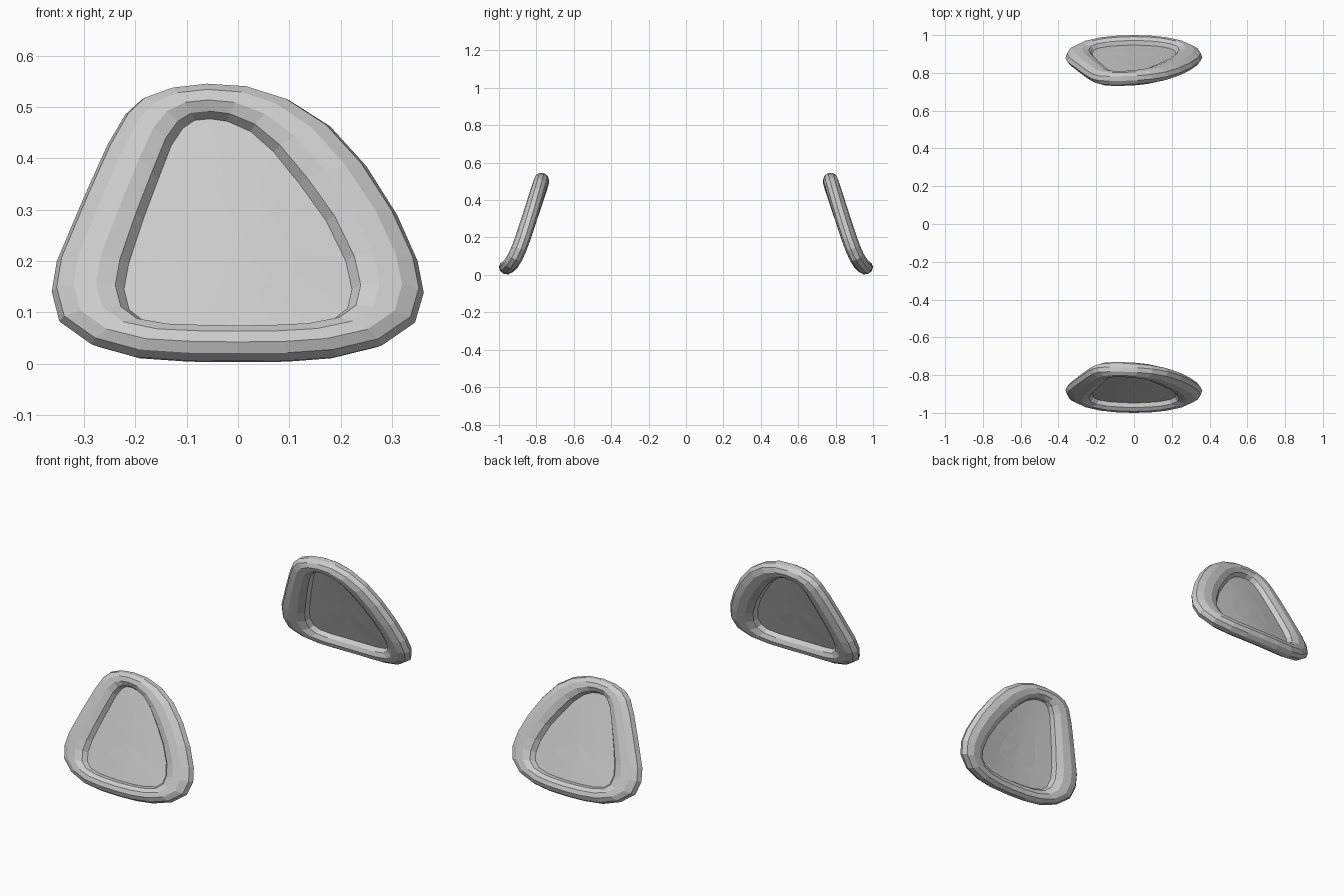
import bpy, math
from mathutils import Vector

if "Cube" in bpy.data.objects:
    bpy.data.objects.remove(bpy.data.objects["Cube"])

# Paired outline points seen from the front: outer x, z, inner x, z
OUTLINE = [
    (-.363, .14, -.222, .145), (-.348, .082, -.212, .105), (-.285, .037, -.185, .084),
    (-.2, .013, -.13, .075), (-.1, .006, -.065, .073), (0, .005, 0, .072),
    (.1, .006, .065, .073), (.19, .013, .13, .076), (.28, .035, .187, .087),
    (.345, .08, .214, .108), (.362, .138, .222, .145), (.35, .2, .21, .2),
    (.31, .29, .172, .278), (.25, .385, .12, .35), (.18, .462, .07, .412),
    (.1, .513, .025, .452), (.02, .538, -.02, .472), (-.06, .543, -.055, .477),
    (-.13, .535, -.085, .474), (-.187, .515, -.108, .458), (-.22, .485, -.13, .425),
    (-.255, .425, -.155, .36), (-.3, .325, -.185, .28), (-.353, .2, -.213, .195)]
SLOPE, BOW, DEPTH, SIDES = .4, .3, .04, 10
N = len(OUTLINE)


def on_shell(x, z):
    """Point on the leaning, bowed surface that both parts follow."""
    return Vector((x, -.976 + SLOPE * z + BOW * x * x, z))


def make(name, verts, faces, side):
    if side < 0:
        verts = [(v[0], -v[1], v[2]) for v in verts]
        faces = [f[::-1] for f in faces]
    mesh = bpy.data.meshes.new(name)
    mesh.from_pydata(verts, [], faces)
    mesh.update()
    bpy.context.collection.objects.link(bpy.data.objects.new(name, mesh))


# Rounded frame: oval section swept around the outline
frame_v = []
for ox, oz, ix, iz in OUTLINE:
    o, i = on_shell(ox, oz), on_shell(ix, iz)
    c, h = (o + i) / 2, (o - i) / 2
    n = Vector((2 * BOW * c.x, -1, SLOPE)).normalized()
    for k in range(SIDES):
        a = 2 * math.pi * k / SIDES
        frame_v.append(c + h * math.cos(a) + n * DEPTH * math.sin(a))
frame_f = []
for j in range(N):
    p, q = j * SIDES, (j + 1) % N * SIDES
    for k in range(SIDES):
        m = (k + 1) % SIDES
        frame_f.append((p + k, q + k, q + m, p + m))

# Pane: two rings and a centre, closing the frame opening
cx, cz = 0, .24
pane_v = [on_shell(cx + (ix - cx) * t, cz + (iz - cz) * t)
          for t in (1, .5) for _, _, ix, iz in OUTLINE]
pane_v.append(on_shell(cx, cz))
pane_f = []
for j in range(N):
    m = (j + 1) % N
    pane_f += [(j, m, N + m, N + j), (N + j, N + m, 2 * N)]

for label, side in (("front", 1), ("back", -1)):
    make(label + "_frame", frame_v, frame_f, side)
    make(label + "_pane", pane_v, pane_f, side)
